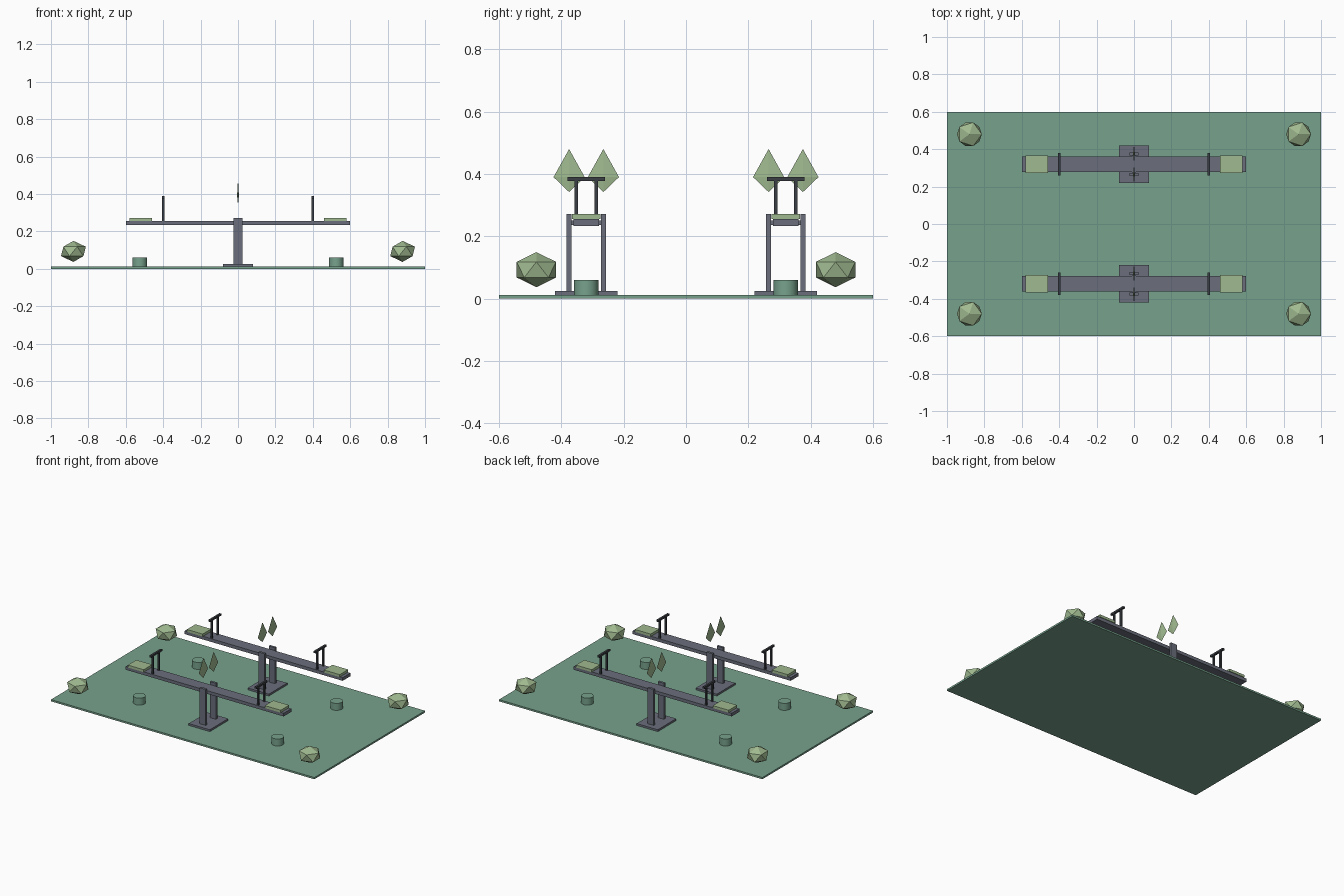
import bpy, bmesh, math
from mathutils import Matrix

if "Cube" in bpy.data.objects:
    bpy.data.objects.remove(bpy.data.objects["Cube"])


def material(name, rgb):
    m = bpy.data.materials.new(name)
    m.diffuse_color = (*rgb, 1)
    m.use_nodes = True
    m.node_tree.nodes["Principled BSDF"].inputs["Base Color"].default_value = m.diffuse_color
    return m


GREEN = material("ground_green", (0.185, 0.36, 0.265))
LEAF = material("light_green", (0.35, 0.49, 0.28))
GREY = material("slate_grey", (0.145, 0.158, 0.2))
DARK = material("dark_grey", (0.042, 0.048, 0.056))


def finish(name, bm, mat):
    me = bpy.data.meshes.new(name)
    bmesh.ops.recalc_face_normals(bm, faces=bm.faces)
    bm.to_mesh(me)
    bm.free()
    me.materials.append(mat)
    ob = bpy.data.objects.new(name, me)
    bpy.context.collection.objects.link(ob)
    return ob


def place(x, y, z, sx=1, sy=1, sz=1, turn=0):
    return (Matrix.Translation((x, y, z)) @ Matrix.Rotation(turn, 4, 'Z')
            @ Matrix.Diagonal((sx, sy, sz, 1)))


def box(name, x, y, z0, z1, sx, sy, mat):
    bm = bmesh.new()
    bmesh.ops.create_cube(bm, size=1, matrix=place(x, y, (z0 + z1) / 2, sx, sy, z1 - z0))
    return finish(name, bm, mat)


def leaf(name, y):
    # thin upright diamond, widest below its middle
    bm = bmesh.new()
    ring = [bm.verts.new(p) for p in
            [(0.005, y, 0.39), (0, y + 0.05, 0.39), (-0.005, y, 0.39), (0, y - 0.05, 0.39)]]
    for tip in (bm.verts.new((0, y, 0.48)), bm.verts.new((0, y, 0.342))):
        for i in range(4):
            bm.faces.new((ring[i], ring[(i + 1) % 4], tip))
    return finish(name, bm, LEAF)


# ground slab
box("ground", 0, 0, 0, 0.012, 2, 1.2, GREEN)

for yc in (-0.32, 0.32):
    # base, plank and pivot
    box("base_plate", 0, yc, 0.012, 0.025, 0.16, 0.2, GREY)
    box("plank", 0, yc, 0.233, 0.255, 1.2, 0.083, GREY)
    box("axle", 0, yc, 0.237, 0.251, 0.02, 0.1, GREY)
    for s in (-1, 1):
        # pivot posts and the leaves above them
        box("pivot_post", 0, yc + s * 0.055, 0.025, 0.272, 0.046, 0.016, GREY)
        leaf("leaf", yc + s * 0.055)
        # seat and handle at each end
        box("seat", s * 0.52, yc, 0.255, 0.272, 0.12, 0.092, LEAF)
        for t in (-1, 1):
            box("handle_upright", s * 0.4, yc + t * 0.032, 0.255, 0.378, 0.012, 0.012, DARK)
        box("handle_bar", s * 0.4, yc, 0.377, 0.39, 0.014, 0.12, DARK)
        # landing stump
        bm = bmesh.new()
        bmesh.ops.create_cone(bm, cap_ends=True, segments=16, radius1=0.039, radius2=0.039,
                              depth=0.048, matrix=place(s * 0.525, yc, 0.036))
        stump = finish("stump", bm, GREEN)
        stump.data.shade_smooth()
        stump.data.set_sharp_from_angle(angle=math.radians(30))

# corner bushes
for sx in (-1, 1):
    for sy in (-1, 1):
        bm = bmesh.new()
        bmesh.ops.create_icosphere(bm, subdivisions=1, radius=0.074,
                                   matrix=place(sx * 0.88, sy * 0.48, 0.093, 1, 1, 0.76))
        finish("bush", bm, LEAF)
